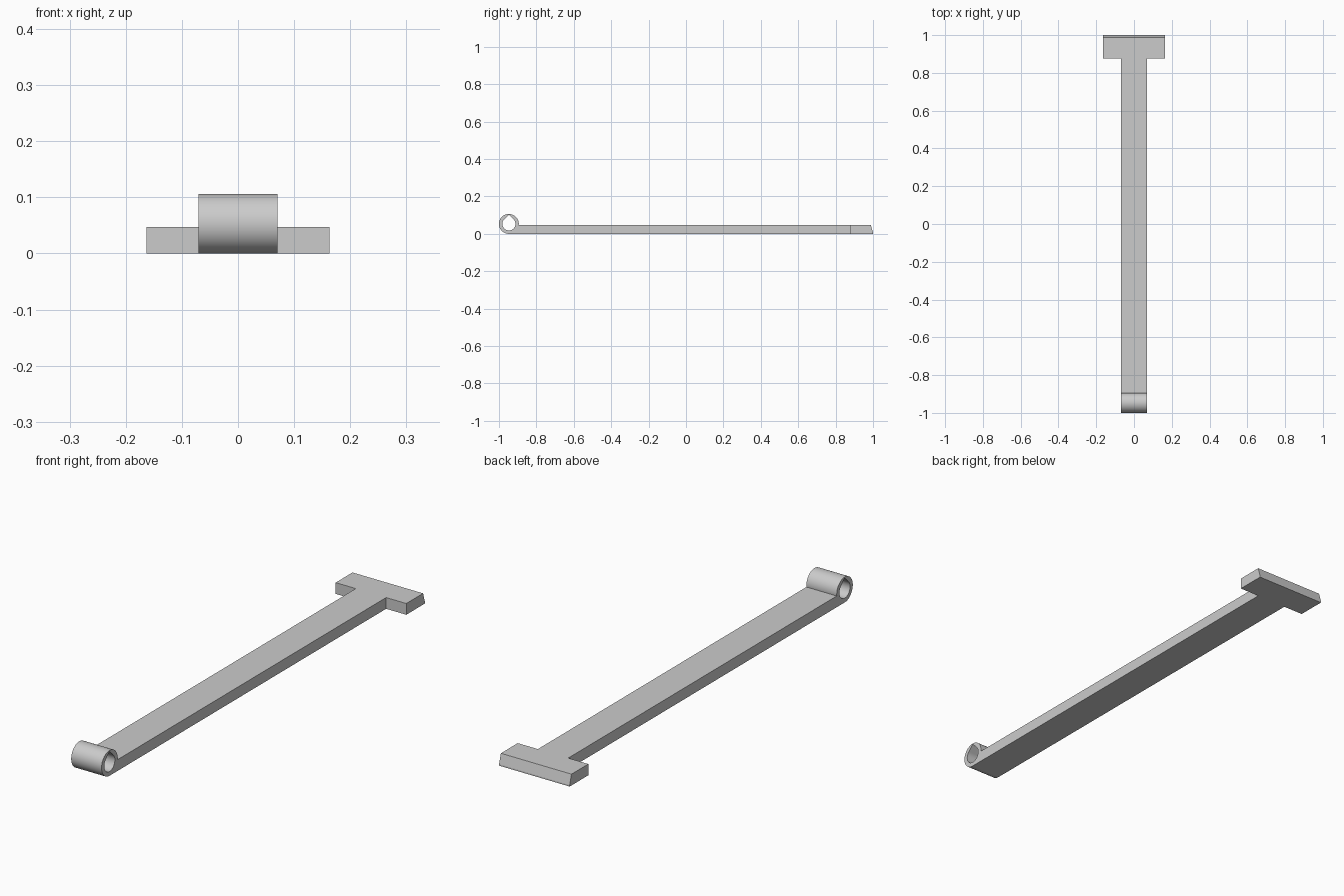
import bpy
import bmesh
from math import cos, sin, pi, radians

cube = bpy.data.objects.get("Cube")
if cube:
    bpy.data.objects.remove(cube, do_unlink=True)

GREY = (0.6, 0.6, 0.6, 1)
grey = bpy.data.materials.new("plain grey")
grey.use_nodes = True
grey.diffuse_color = GREY
grey.node_tree.nodes["Principled BSDF"].inputs["Base Color"].default_value = GREY

HALF = 0.07            # half width of the bar and eye
HEAD_HALF = 0.163      # half width of the crosspiece
THICK = 0.047
OUTER, BORE = 0.053, 0.035
EYE_Y = -1 + OUTER
NECK_Y = 0.877
STEPS = 96


def finish(name, bm, smooth=False):
    bmesh.ops.recalc_face_normals(bm, faces=bm.faces)
    mesh = bpy.data.meshes.new(name)
    bm.to_mesh(mesh)
    bm.free()
    mesh.materials.append(grey)
    obj = bpy.data.objects.new(name, mesh)
    bpy.context.collection.objects.link(obj)
    if smooth:
        bpy.ops.object.select_all(action="DESELECT")
        obj.select_set(True)
        bpy.context.view_layer.objects.active = obj
        bpy.ops.object.shade_smooth_by_angle(angle=radians(30))
    return obj


def extrude_side(name, outline, half):
    """Extrude a (y, z) outline across x."""
    bm = bmesh.new()
    face = bm.faces.new([bm.verts.new((-half, y, z)) for y, z in outline])
    geom = bmesh.ops.extrude_face_region(bm, geom=[face])["geom"]
    verts = [v for v in geom if isinstance(v, bmesh.types.BMVert)]
    bmesh.ops.translate(bm, verts=verts, vec=(2 * half, 0, 0))
    return finish(name, bm)


def on_eye(angle, radius):
    return EYE_Y + radius * cos(angle), OUTER + radius * sin(angle)


def bore_radius(angle):
    """Round bore that rises to a right-angled peak at the top."""
    if pi / 4 < angle < 3 * pi / 4:
        return BORE / cos(abs(angle - pi / 2) - pi / 4)
    return BORE


# Hinge eye: ring with a teardrop bore
bm = bmesh.new()
rings = []
for i in range(STEPS):
    a = 2 * pi * i / STEPS
    corners = []
    for x, r in ((-HALF, OUTER), (HALF, OUTER),
                 (HALF, bore_radius(a)), (-HALF, bore_radius(a))):
        corners.append(bm.verts.new((x, *on_eye(a, r))))
    rings.append(corners)
for i, ring in enumerate(rings):
    after = rings[(i + 1) % STEPS]
    for j in range(4):
        k = (j + 1) % 4
        bm.faces.new((ring[j], ring[k], after[k], after[j]))
finish("hinge_eye", bm, smooth=True)

# Bar: its front end follows the lower quarter of the eye
quarter = STEPS // 4
arc = [on_eye(-2 * pi * i / STEPS, OUTER) for i in range(2, quarter + 1)]
extrude_side("bar", [(NECK_Y, THICK), (EYE_Y + OUTER, THICK)] + arc + [(NECK_Y, 0)], HALF)

# Crosspiece with a sloping back face
extrude_side("crosspiece",
             [(NECK_Y, 0), (1, 0), (1, 0.006), (0.988, THICK), (NECK_Y, THICK)], HEAD_HALF)
